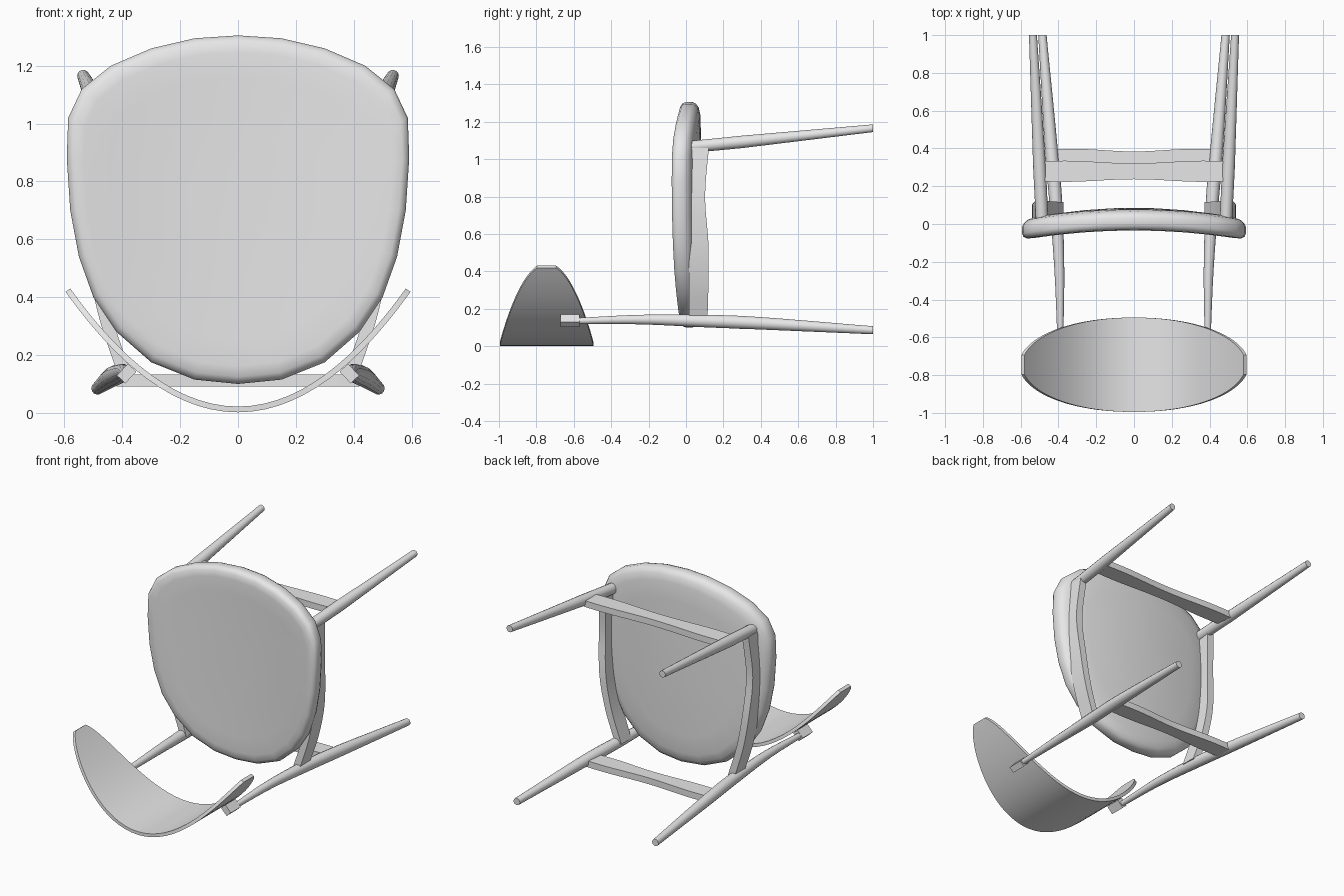
import bpy, bmesh, math
from mathutils import Vector, Matrix

cube = bpy.data.objects.get("Cube")
if cube:
    bpy.data.objects.remove(cube, do_unlink=True)

GREY = (0.8, 0.8, 0.8, 1)
grey = bpy.data.materials.new("plain grey")
grey.diffuse_color = GREY
grey.use_nodes = True
grey.node_tree.nodes["Principled BSDF"].inputs["Base Color"].default_value = GREY


def finish(name, bm, angle):
    bmesh.ops.recalc_face_normals(bm, faces=bm.faces)
    mesh = bpy.data.meshes.new(name)
    bm.to_mesh(mesh)
    bm.free()
    mesh.materials.append(grey)
    obj = bpy.data.objects.new(name, mesh)
    bpy.context.collection.objects.link(obj)
    bpy.ops.object.select_all(action='DESELECT')
    obj.select_set(True)
    bpy.context.view_layer.objects.active = obj
    bpy.ops.object.shade_smooth_by_angle(angle=math.radians(angle))
    return obj


def loft(name, rings, angle=40):
    """Skin a row of equal rings and cap both ends."""
    bm = bmesh.new()
    rows = [[bm.verts.new(p) for p in ring] for ring in rings]
    n = len(rows[0])
    for a, b in zip(rows, rows[1:]):
        for i in range(n):
            j = (i + 1) % n
            bm.faces.new((a[i], a[j], b[j], b[i]))
    bm.faces.new(rows[0])
    bm.faces.new(rows[-1])
    return finish(name, bm, angle)


def circle(x, y, z, r, n=14):
    turn = 2 * math.pi / n
    return [(x + r * math.cos(i * turn), y, z + r * math.sin(i * turn)) for i in range(n)]


def blend(points, steps=5):
    """Smooth path through a few points."""
    pts = [Vector(p) for p in points]
    pts = [2 * pts[0] - pts[1]] + pts + [2 * pts[-1] - pts[-2]]
    out = []
    for a, b, c, d in zip(pts, pts[1:], pts[2:], pts[3:]):
        for k in range(steps):
            t = k / steps
            out.append(b + (c - a) * t / 2 + (2 * a - 5 * b + 4 * c - d) * t * t / 2
                       + (3 * b - a - 3 * c + d) * t ** 3 / 2)
    return out + [pts[-2]]


# Seat: rounded shield outline, bowed across its width
half = [(0, 1.305), (.15, 1.295), (.3, 1.26), (.44, 1.2), (.54, 1.12), (.587, 1.02),
        (.592, .88), (.58, .7), (.55, .54), (.5, .4), (.42, .28), (.3, .175),
        (.15, .115), (0, .1)]
outline = half + [(-x, z) for x, z in half[-2:0:-1]]
profile = [(.25, -.031), (.5, -.032), (.75, -.033), (.9, -.034), (.96, -.03), (.99, -.017),
           (1, 0), (1, .035), (.985, .053), (.95, .068), (.88, .077), (.7, .08),
           (.45, .083), (.2, .085)]
MID = .72


def seat_ring(scale, y):
    return [(x * scale, y - .05 * (x * scale / .59) ** 2, MID + (z - MID) * scale)
            for x, z in outline]


loft("seat", [seat_ring(s, y) for s, y in profile], 50)

# Backrest: thin elliptical shell curved across its width
shell = []
for i in range(41):
    x = .588 * math.sin(math.pi * (i / 40 - .5))
    z = .012 + .415 * (x / .59) ** 2
    w = .25 * math.sqrt(1 - abs(x / .6) ** 2.1)
    normal = Vector((-2 * .415 * x / .59 ** 2, 0, 1)).normalized() * .01
    c = Vector((x, -.745, z))
    side = Vector((0, w, 0))
    shell.append([c - side - normal, c + side - normal, c + side + normal, c - side + normal])
loft("backrest", shell)

for s, tag in ((1, "left"), (-1, "right")):
    # Tapered legs
    loft(tag + "_front_leg", [circle(s * x, y, z, r) for x, y, z, r in
         [(.487, .025, 1.065, .033), (.5, .3, 1.092, .034), (.535, 1, 1.165, .021)]])
    rear = blend([(.39, -.6, .134, .016), (.395, -.25, .142, .026), (.413, .1, .134, .034),
                  (.438, .4, .122, .034), (.485, 1, .085, .022)])
    loft(tag + "_rear_leg", [circle(s * x, y, z, r) for x, y, z, r in rear])

    # Side rails under the seat edge, with a wavy lower edge
    rail = blend([(.5, 1.06, .122), (.516, .8, .102), (.5, .55, .12),
                  (.46, .34, .12), (.395, .14, .115)])
    loft(tag + "_seat_rail", [[(s * (x - .023), .015, z), (s * (x + .023), .015, z),
                               (s * (x + .023), y, z), (s * (x - .023), y, z)]
                              for x, z, y in rail])

    # Mounting block between rear leg and backrest
    bm = bmesh.new()
    bmesh.ops.create_cube(bm, size=1, matrix=Matrix.Translation((s * .385, -.62, .136))
                          @ Matrix.Rotation(-s * math.radians(43), 4, 'Y')
                          @ Matrix.Diagonal((.04, .1, .056, 1)))
    finish(tag + "_backrest_block", bm, 30)


# Stretchers between each pair of legs, slightly narrowed in the middle
def stretcher(name, reach, y, z):
    rings = []
    for i in range(17):
        t = i / 8 - 1
        w = .049 - .007 * math.cos(t * math.pi * 1.3)
        rings.append([(t * reach, y - w, z - .02), (t * reach, y + w, z - .02),
                      (t * reach, y + w, z + .02), (t * reach, y - w, z + .02)])
    loft(name, rings)


stretcher("front_stretcher", .485, .279, 1.085)
stretcher("rear_stretcher", .42, .342, .112)
